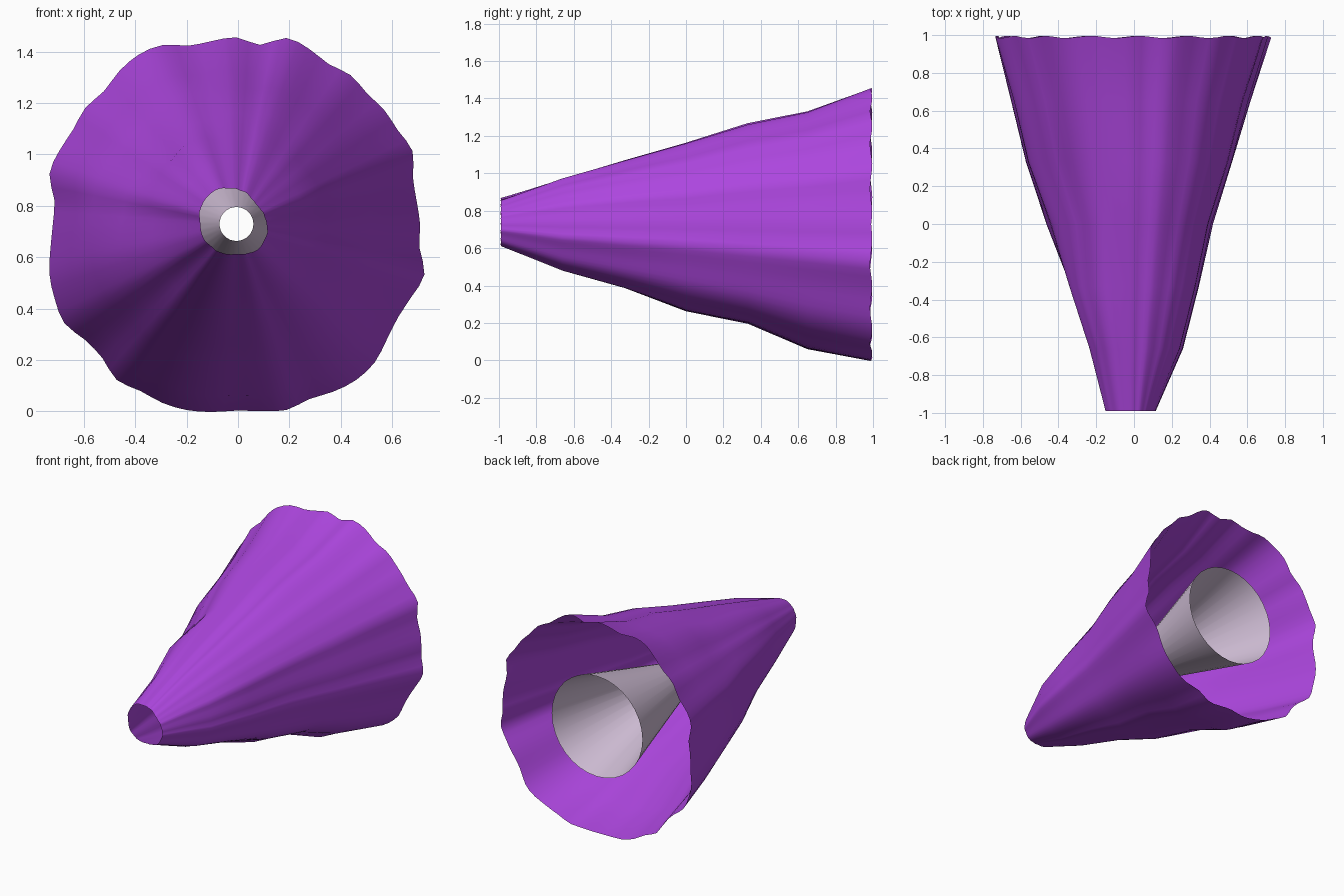
import bpy, bmesh, math

cube = bpy.data.objects.get("Cube")
if cube:
    bpy.data.objects.remove(cube, do_unlink=True)

CENTRE_X, CENTRE_Z = -0.006, 0.729


def material(name, colour):
    mat = bpy.data.materials.new(name)
    mat.use_nodes = True
    mat.diffuse_color = (*colour, 1)
    mat.node_tree.nodes["Principled BSDF"].inputs["Base Color"].default_value = (*colour, 1)
    return mat


def loft(name, rings, mat):
    """Skin a row of closed rings into an open tube, from front to back."""
    bm = bmesh.new()
    loops = [[bm.verts.new(p) for p in ring] for ring in rings]
    count = len(loops[0])
    for front, back in zip(loops, loops[1:]):
        for i in range(count):
            j = (i + 1) % count
            bm.faces.new((front[i], front[j], back[j], back[i]))
    mesh = bpy.data.meshes.new(name)
    bm.to_mesh(mesh)
    bm.free()
    mesh.materials.append(mat)
    mesh.polygons.foreach_set("use_smooth", [True] * len(mesh.polygons))
    obj = bpy.data.objects.new(name, mesh)
    bpy.context.collection.objects.link(obj)
    return obj


def ring_point(radius, turn, y):
    angle = math.tau * turn
    return (CENTRE_X + radius * math.cos(angle), y, CENTRE_Z + radius * math.sin(angle))


def around(values, turn):
    """Smooth closed curve through evenly spaced values; turn runs from 0 to 1."""
    count = len(values)
    k = int(turn * count + 1e-6)
    t = turn * count - k
    a, b, c, d = (values[(k + n) % count] for n in (-1, 0, 1, 2))
    return b + t / 2 * (c - a + t * (2 * a - 5 * b + 4 * c - d + t * (3 * (b - c) + d - a)))


purple = material("purple", (0.42, 0.062, 0.74))
pale_lilac = material("pale lilac", (0.65, 0.53, 0.69))

# Folds around the outer skin, anticlockwise from the +x side
folds = [3, 1, 2, 10, 6, 6, 4, 7, 4, 9, 12, 0, 6, 4, 4, 13,
         15, 12, 7, 10, 8, 11, 13, 3, 3, 7, 13, 16, 18, 10, 9, 16,
         12, 13, 12, 9, 6, 8, 12, 9, 13, 16, 15, 9, 6, 9, 14, 4]

# Outer skin stations: y, fold strength, radii every eighth of a turn from +x
stations = [
    (-0.99, 0.1, (.12, .11, .138, .155, .143, .13, .118, .127)),
    (-0.66, 0.35, (.27, .257, .245, .24, .23, .24, .25, .26)),
    (-0.33, 0.4, (.355, .35, .345, .358, .335, .34, .345, .35)),
    (0, 0.45, (.425, .432, .44, .4, .46, .465, .47, .448)),
    (0.33, 0.5, (.535, .54, .545, .535, .575, .557, .535, .535)),
    (0.65, 0.65, (.625, .617, .61, .62, .65, .662, .675, .65)),
    (0.99, 1, (.738,) * 8),
]
SEGMENTS = 96
rings = []
for y, strength, radii in stations:
    ring = []
    for i in range(SEGMENTS):
        turn = i / SEGMENTS
        radius = around(radii, turn) + (around(folds, turn) - 9) / 257 * strength
        ripple = 0.006 * strength * math.sin(i * 1.15) if abs(y) > 0.9 else 0
        ring.append(ring_point(radius, turn, y + ripple))
    rings.append(ring)
loft("outer_folded_cone", rings, purple)

# Plain inner funnel, open at both ends
SIDES = 32
inner = [[ring_point(radius, i / SIDES, y) for i in range(SIDES)]
         for y, radius in ((-0.05, 0.066), (0.98, 0.347))]
loft("inner_funnel", inner, pale_lilac)
